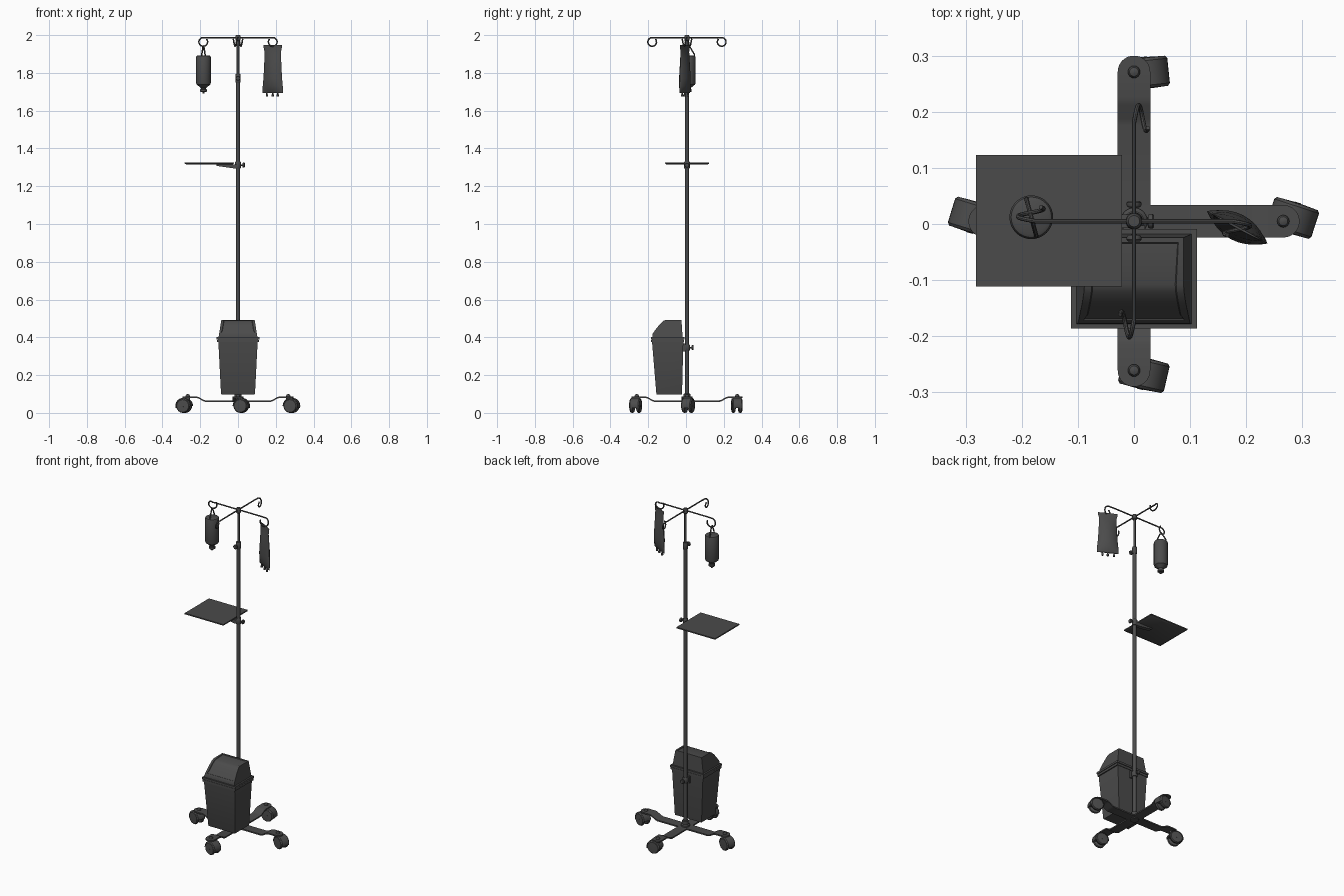
import bpy, bmesh
from math import sin, cos, pi, radians
from mathutils import Vector, Matrix

if "Cube" in bpy.data.objects:
    bpy.data.objects.remove(bpy.data.objects["Cube"])

Y0 = 0.005                       # pole axis in y
V = Vector
dark = bpy.data.materials.new("dark_grey")
dark.diffuse_color = (.07, .07, .07, 1)
dark.use_nodes = True
dark.node_tree.nodes["Principled BSDF"].inputs["Base Color"].default_value = dark.diffuse_color


def finish(name, bm):
    bmesh.ops.recalc_face_normals(bm, faces=bm.faces)
    me = bpy.data.meshes.new(name)
    bm.to_mesh(me)
    bm.free()
    me.materials.append(dark)
    ob = bpy.data.objects.new(name, me)
    bpy.context.collection.objects.link(ob)
    return ob


def loft_bm(rings, caps=True):
    bm = bmesh.new()
    vs = [[bm.verts.new(p) for p in r] for r in rings]
    n = len(rings[0])
    for a, b in zip(vs, vs[1:]):
        for i in range(n):
            j = (i + 1) % n
            bm.faces.new((a[i], a[j], b[j], b[i]))
    if caps:
        bm.faces.new(vs[0])
        bm.faces.new(vs[-1])
    return bm


def loft(name, rings):
    return finish(name, loft_bm(rings))


def lathe(name, prof, a=(0, 0, 0), axis=(0, 0, 1), n=24):
    """Revolve (radius, height) pairs about an axis starting at a."""
    rot = V((0, 0, 1)).rotation_difference(V(axis))
    return loft(name, [[V(a) + rot @ V((r * cos(2 * pi * i / n), r * sin(2 * pi * i / n), h))
                        for i in range(n)] for r, h in prof])


def tube(name, pts, r):
    cu = bpy.data.curves.new(name, 'CURVE')
    cu.dimensions = '3D'
    cu.bevel_depth = r
    cu.bevel_resolution = 2
    cu.use_fill_caps = True
    cu.materials.append(dark)
    sp = cu.splines.new('POLY')
    sp.points.add(len(pts) - 1)
    for p, c in zip(sp.points, pts):
        p.co = (*c, 1)
    ob = bpy.data.objects.new(name, cu)
    bpy.context.collection.objects.link(ob)
    return ob


def rect(x0, x1, y0, y1, z):
    return [V((x0, y0, z)), V((x1, y0, z)), V((x1, y1, z)), V((x0, y1, z))]


def box(name, x0, x1, y0, y1, z0, z1):
    return loft(name, [rect(x0, x1, y0, y1, z0), rect(x0, x1, y0, y1, z1)])


def clamp(name, z0, z1, r, d):
    """Sleeve on the pole with a thumb screw pointing along d."""
    lathe(name + "_sleeve", [(r - .002, z0), (r, z0 + .003), (r, z1 - .003), (r - .002, z1)], (0, Y0, 0))
    lathe(name + "_screw", [(.004, 0), (.004, .024), (.011, .025), (.013, .028), (.013, .033), (.01, .036)],
          (0, Y0, (z0 + z1) / 2), d, 12)


# telescopic pole
lathe("lower_pole", [(.0105, .06), (.0105, 1.77)], (0, Y0, 0))
lathe("upper_pole", [(.007, 1.76), (.007, 1.985)], (0, Y0, 0))
clamp("height_clamp", 1.75, 1.793, .014, (0, -1, 0))
lathe("base_hub", [(.024, .052), (.024, .075), (.018, .08), (.018, .1), (.014, .103)], (0, Y0, 0))
lathe("top_hub", [(.010, 1.968), (.014, 1.973), (.014, 1.993), (.01, 2.0)], (0, Y0, 0))

# legs, casters and hooks repeated around the pole
caster_dir = [-18, 6, 163, -13]
caster_off = [(-.002, .012), (0, -.004), (0, .001), (-.002, -.001)]
for k in range(4):
    M = Matrix.Translation((0, Y0, 0)) @ Matrix.Rotation(k * pi / 2, 4, 'Z')
    # cranked flat leg with rounded end
    path = [(0, .066, .029), (.17, .066, .029), (.182, .069, .029), (.208, .084, .029), (.22, .087, .029)]
    path += [(.266 + .029 * sin(a), .087, .029 * cos(a)) for a in [i * pi / 18 for i in range(9)]]
    loft(f"leg_{k}", [[M @ V(p) for p in ((r, -w, z), (r, w, z), (r, w, z - .008), (r, -w, z - .008))]
                      for r, z, w in path])
    tip = M @ V((.266, 0, 0))
    lathe(f"leg_bolt_{k}", [(.011, .086), (.011, .092), (.008, .097), (.003, .099)], tip, n=16)
    lathe(f"caster_stem_{k}", [(.012, .05), (.012, .079)], tip, n=16)

    # twin wheel caster with hood
    C = Matrix.Translation(tip + V((*caster_off[k], .037))) @ Matrix.Rotation(radians(caster_dir[k]), 4, 'Z')
    ax = C.to_3x3() @ V((0, 1, 0))
    for s in (-1, 1):
        lathe(f"caster_wheel_{k}_{s}", [(.028, 0), (.035, .003), (.037, .008), (.037, .014), (.033, .019), (.012, .020)],
              C @ V((.02, s * .008, 0)), ax * s)
    arc = [radians(-15 + 13 * i) for i in range(16)]
    loft(f"caster_hood_{k}", [[C @ V((.02 + r * cos(a), y, r * sin(a)))
                               for r, y in ((.042, -.022), (.042, .022), (.038, .027), (.037, .027), (.037, -.027), (.038, -.027))]
                              for a in arc])
    loft(f"caster_body_{k}", [[C @ V((.02 + .038 * cos(a), y, .038 * sin(a))) for a in arc] for y in (-.008, .008)])
    lathe(f"caster_axle_{k}", [(.006, -.029), (.006, .029)], C @ V((.02, 0, 0)), ax, 12)

    # arm ending in an open spiral hook
    pts = [(0, 0, 1.987), (.16, 0, 1.987)]
    for i in range(23):
        a = radians(110 - 15 * i)
        pts.append((.184 + .023 * cos(a), -.025 * i / 22, 1.964 + .023 * sin(a)))
    tube(f"hook_arm_{k}", [M @ V(p) for p in pts], .004)

# tray with bracket
box("tray_top", -.282, -.021, -.111, .123, 1.319, 1.326)
loft("tray_underside", [rect(-.272, -.031, -.101, .113, 1.314), rect(-.28, -.023, -.109, .121, 1.319)])
loft("tray_bracket", [[V(p) for p in ((-.115, y, 1.316), (0, y, 1.316), (0, y, 1.294), (-.02, y, 1.294), (-.115, y, 1.308))]
                      for y in (Y0 - .012, Y0 + .012)])
clamp("tray_clamp", 1.293, 1.33, .015, (1, 0, 0))

# waste bin
loft("bin_body", [rect(-.088, .088, -.155, -.022, .098), rect(-.090, .090, -.157, -.021, .102),
                  rect(-.104, .104, -.180, -.014, .378)])
for n, e, z0, z1 in (("bin_rim", .0, .374, .387), ("lid_rim", .002, .389, .401)):
    box(n, -.1105 - e, .1105 + e, -.184 - e, -.011 + e, z0, z1)
box("rim_seam", -.107, .107, -.181, -.014, .385, .391)

# sloping lid with recessed flap
prof = [(-.018, .40), (-.178, .40), (-.177, .418), (-.162, .440), (-.140, .468), (-.122, .486), (-.108, .492), (-.024, .492)]
bm = loft_bm([[V((s * (.103 - (z - .4) * .16), y, z)) for y, z in prof] for s in (-1, 1)])
bmesh.ops.recalc_face_normals(bm, faces=bm.faces)
flap = [f for f in bm.faces if f.normal.z > .3]
bmesh.ops.inset_region(bm, faces=flap, thickness=.013, depth=0)
bmesh.ops.inset_region(bm, faces=flap, thickness=.002, depth=-.003)
finish("bin_lid", bm)
clamp("bin_clamp", .33, .362, .016, (0, 1, 0))
box("bin_bracket", -.02, .02, -.018, Y0 - .008, .325, .367)

# bottle hanging on the left hook
B = V((-.183, .012, 0))
lathe("bottle", [(.030, 1.893), (.036, 1.890), (.039, 1.884), (.039, 1.748), (.036, 1.738), (.018, 1.724), (.014, 1.720),
                 (.014, 1.714), (.018, 1.713), (.018, 1.702), (.015, 1.699)], B, n=32)
lathe("bottle_port", [(.005, 1.69), (.005, 1.70)], B, n=10)
R = Matrix.Rotation(radians(105), 3, 'Z')
tube("bottle_hanger", [B + R @ V(p) for p in ((-.034, 0, 1.885), (-.034, 0, 1.897), (-.006, 0, 1.943), (.006, 0, 1.943),
                                             (.034, 0, 1.897), (.034, 0, 1.885))], .004)

# fluid bag hanging on the right hook
G = Matrix.Translation((.184, -.006, 0)) @ Matrix.Rotation(radians(-28), 4, 'Z')
sect = [(1.947, .056, .002), (1.935, .055, .003), (1.912, .049, .006), (1.88, .050, .014), (1.83, .052, .020),
        (1.77, .056, .024), (1.73, .060, .020), (1.705, .061, .010), (1.694, .060, .003)]
N = 24
loft("fluid_bag", [[G @ V((w * cos(2 * pi * i / N), t * sin(2 * pi * i / N) * (.35 + .65 * abs(sin(2 * pi * i / N))), z))
                    for i in range(N)] for z, w, t in sect])
for i, x in enumerate((-.035, 0, .03)):
    lathe(f"bag_port_{i}", [(.006, 1.675), (.006, 1.686), (.004, 1.687), (.004, 1.702)], G @ V((x, 0, 0)), n=12)

# turn tubes into meshes, smooth shading with sharp edges
bpy.ops.object.select_all(action='SELECT')
bpy.context.view_layer.objects.active = bpy.data.objects["lower_pole"]
bpy.ops.object.convert(target='MESH')
bpy.ops.object.select_all(action='SELECT')
bpy.ops.object.shade_smooth_by_angle(angle=radians(35))
